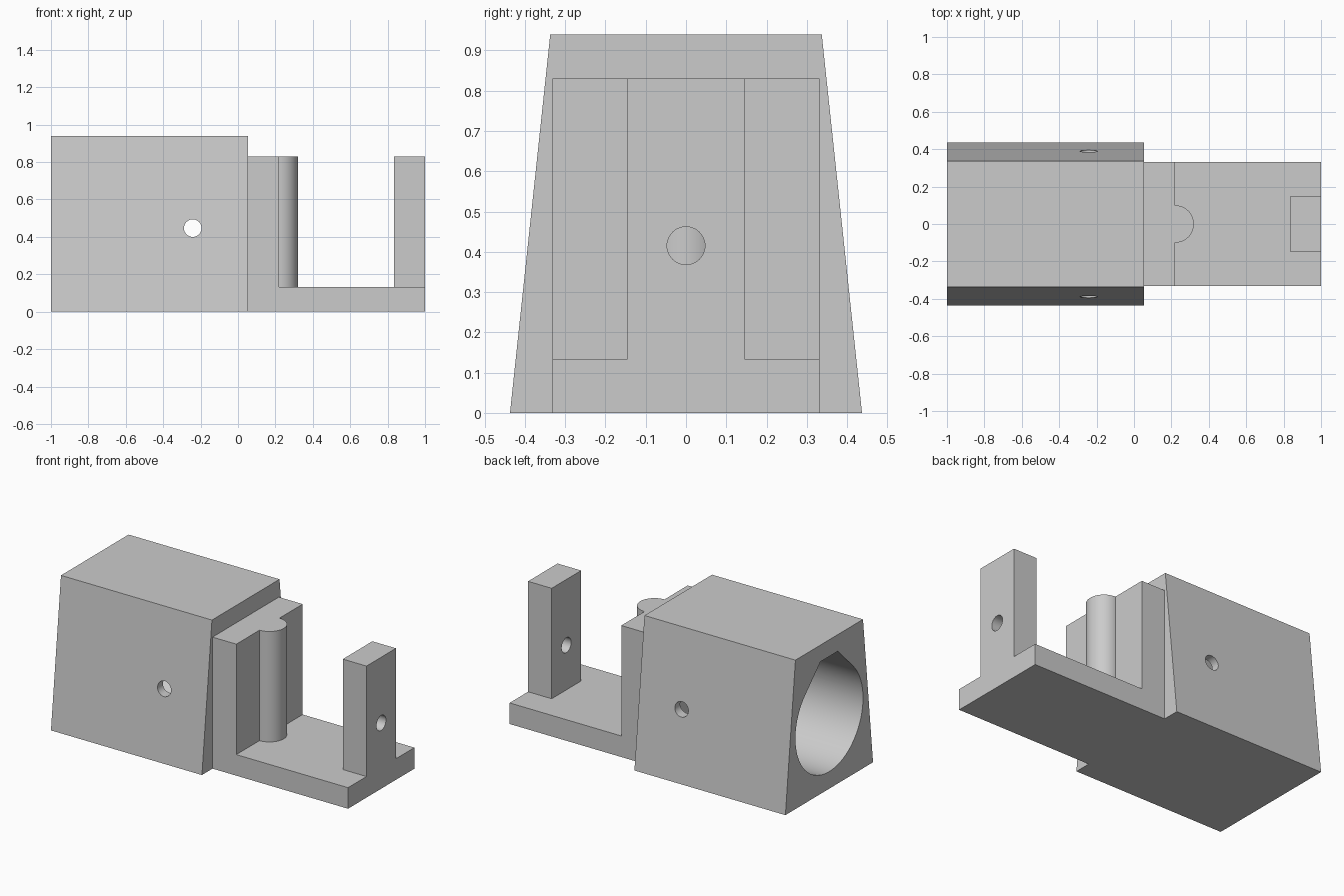
import bpy, bmesh, math
from mathutils import Vector

old = bpy.data.objects.get("Cube")
if old:
    bpy.data.objects.remove(old, do_unlink=True)

grey = bpy.data.materials.new("light_grey")
grey.use_nodes = True
COLOUR = (0.6, 0.6, 0.6, 1)
grey.diffuse_color = COLOUR
grey.node_tree.nodes["Principled BSDF"].inputs["Base Color"].default_value = COLOUR


def prism(name, profile, axis, start, end):
    """Extrude a closed 2D profile along an axis (x: yz, y: xz, z: xy)."""
    place = {"x": lambda a, b: (start, a, b),
             "y": lambda a, b: (a, start, b),
             "z": lambda a, b: (a, b, start)}[axis]
    shift = Vector([(end - start) * (axis == c) for c in "xyz"])
    bm = bmesh.new()
    face = bm.faces.new([bm.verts.new(place(a, b)) for a, b in profile])
    grown = bmesh.ops.extrude_face_region(bm, geom=[face])["geom"]
    bmesh.ops.translate(bm, vec=shift, verts=[v for v in grown if isinstance(v, bmesh.types.BMVert)])
    bmesh.ops.recalc_face_normals(bm, faces=bm.faces)
    mesh = bpy.data.meshes.new(name)
    bm.to_mesh(mesh)
    bm.free()
    mesh.materials.append(grey)
    obj = bpy.data.objects.new(name, mesh)
    bpy.context.collection.objects.link(obj)
    return obj


def rect(a0, a1, b0, b1):
    return [(a0, b0), (a1, b0), (a1, b1), (a0, b1)]


def arc(ca, cb, radius, first, last, steps):
    angles = [math.radians(first + (last - first) * i / steps) for i in range(steps + 1)]
    return [(ca + radius * math.cos(t), cb + radius * math.sin(t)) for t in angles]


def circle(ca, cb, radius):
    return arc(ca, cb, radius, 0, 360, 48)[:-1]


def cut(obj, cutter):
    mod = obj.modifiers.new("cut", "BOOLEAN")
    mod.operation = "DIFFERENCE"
    mod.solver = "EXACT"
    mod.object = cutter
    bpy.context.view_layer.objects.active = obj
    bpy.ops.object.modifier_apply(modifier=mod.name)
    bpy.data.objects.remove(cutter, do_unlink=True)


# Tapered housing
FRONT, PIN = 0.054, 0.047
housing = prism("housing", [(-0.437, 0), (0.437, 0), (0.337, 0.94), (-0.337, 0.94)], "x", -1, FRONT)

# Teardrop bore with a flattened peak, open at one end
BORE_Z, BORE_R, FLAT_Z = 0.445, 0.337, 0.835
half_flat = BORE_Z + BORE_R * math.sqrt(2) - FLAT_Z
bore = arc(0, BORE_Z, BORE_R, 135, 405, 64) + [(half_flat, FLAT_Z), (-half_flat, FLAT_Z)]
cut(housing, prism("bore_cutter", bore, "x", -1.1, -0.05))

# Cross pin hole through both side walls
cut(housing, prism("cross_hole_cutter", circle(-0.242, 0.447, PIN), "y", -0.6, 0.6))

# Base plate with upright shoulder against the housing
DECK, TOP, WIDTH, SHOULDER = 0.133, 0.83, 0.331, 0.22
bracket_profile = [(FRONT, 0), (1, 0), (1, DECK), (SHOULDER, DECK), (SHOULDER, TOP), (FRONT, TOP)]
bracket = prism("base_bracket", bracket_profile, "y", -WIDTH, WIDTH)

# Half-round rib on the shoulder
rib = prism("half_round_rib", arc(SHOULDER, 0, 0.1, -90, 90, 32), "z", DECK, TOP)

# End post with a hole along the length
post = prism("end_post", rect(0.835, 1, -0.147, 0.147), "z", DECK, TOP)
cut(post, prism("post_hole_cutter", circle(0, 0.415, PIN), "x", 0.7, 1.1))

# Smooth the round surfaces while keeping corners sharp
bpy.ops.object.select_all(action="DESELECT")
for part in (housing, bracket, rib, post):
    part.select_set(True)
bpy.context.view_layer.objects.active = housing
bpy.ops.object.shade_smooth_by_angle(angle=math.radians(30))
